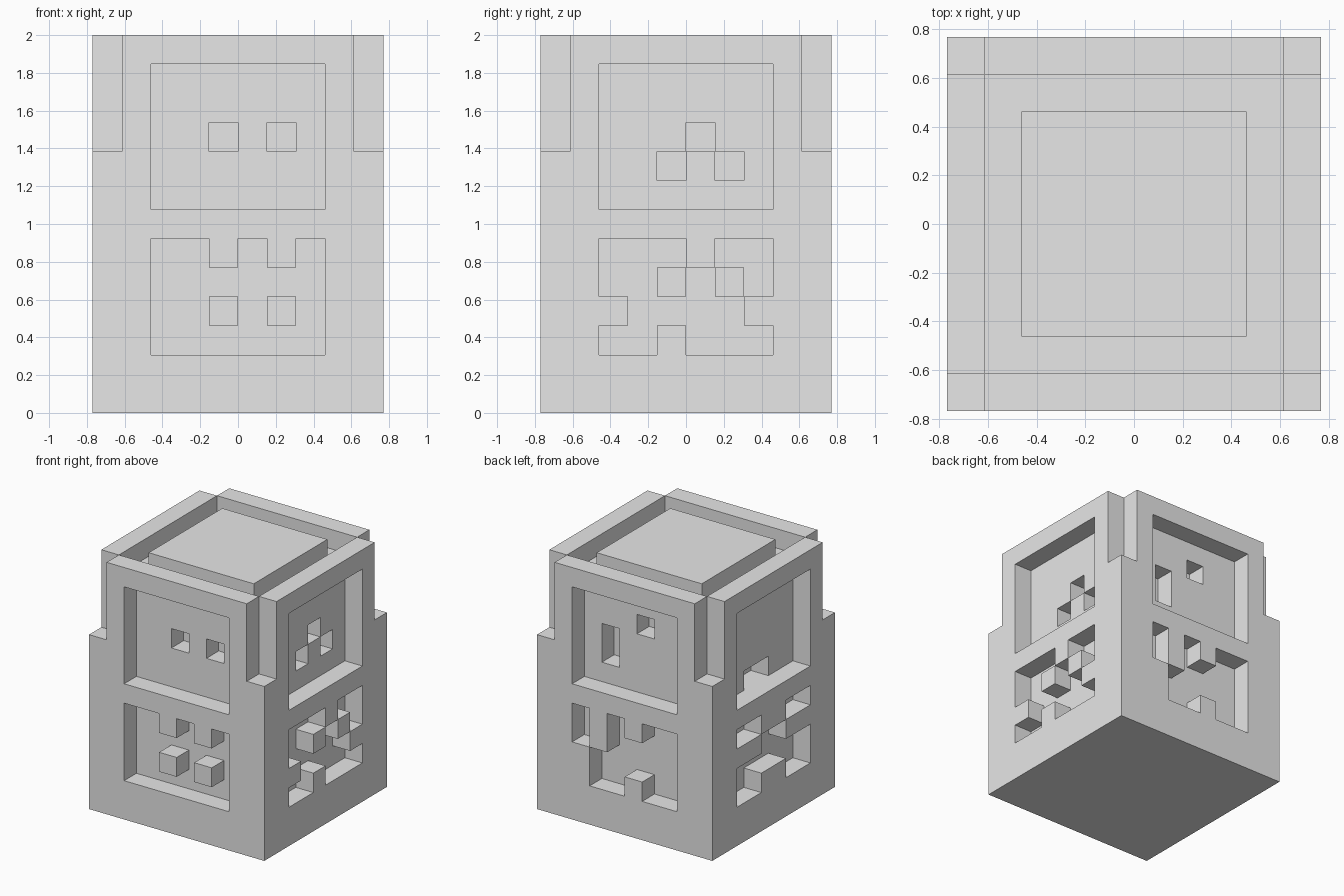
import bpy
import bmesh
from mathutils import Vector

if "Cube" in bpy.data.objects:
    bpy.data.objects.remove(bpy.data.objects["Cube"], do_unlink=True)

WIDE, TALL = 10, 13          # size in blocks
UNIT = 2 / TALL              # edge of one block

# Per side: eye holes (column, row) in the upper panel, then the lower panel
# from its top row down, where # is a block left standing
SIDES = [
    ([(4, 9), (6, 9)], ["..#.#.", "......", "..#.#.", "......"]),          # front
    ([(5, 9), (4, 8), (6, 8)], ["...#..", "..#.#.", "#....#", "..#..."]),  # +x side
    ([(3, 8), (3, 9), (5, 10)], [".#.#..", ".#....", "#.....", "#..#.."]), # back
    ([(4, 7), (5, 7)], ["..##..", "##..##", "......", "..##.."]),          # -x side
]


def block_at(side, column, row, depth):
    """Block at a column and depth as seen when facing one side."""
    far = WIDE - 1
    x, y = [(column, depth), (far - depth, column),
            (far - column, far - depth), (depth, far - column)][side]
    return x, y, row


solid = {(x, y, z) for x in range(WIDE) for y in range(WIDE) for z in range(TALL)}

for side, (eyes, mouth) in enumerate(SIDES):
    cut = set()
    # corner notch
    cut |= {block_at(side, 0, z, 0) for z in range(9, TALL)}
    # trench behind the top rim
    cut |= {block_at(side, c, TALL - 1, 1) for c in range(1, WIDE - 1)}
    # upper panel and its eye holes
    cut |= {block_at(side, c, z, 0) for c in range(2, 8) for z in range(7, 12)}
    cut |= {block_at(side, c, z, 1) for c, z in eyes}
    # lower panel
    cut |= {block_at(side, 2 + c, 5 - r, 0)
            for r, line in enumerate(mouth) for c, mark in enumerate(line) if mark == "."}
    solid -= cut

# Skin the exposed block faces as one mesh
bm = bmesh.new()
corners = {}


def corner(p):
    key = tuple(round(v) for v in p)
    if key not in corners:
        x, y, z = key
        corners[key] = bm.verts.new(
            ((x - WIDE / 2) * UNIT, (y - WIDE / 2) * UNIT, z * UNIT))
    return corners[key]


for block in sorted(solid):
    for axis in range(3):
        for sign in (-1, 1):
            n = Vector((0, 0, 0))
            n[axis] = sign
            if tuple(round(v) for v in Vector(block) + n) in solid:
                continue
            a = Vector((0, 0, 0))
            a[(axis + 1) % 3] = 0.5
            b = n.cross(a)
            middle = Vector(block) + Vector((0.5, 0.5, 0.5)) + n / 2
            bm.faces.new([corner(middle + d) for d in (-a - b, a - b, a + b, b - a)])

# Merge flat neighbouring faces
bmesh.ops.dissolve_limit(bm, angle_limit=0.01, verts=bm.verts, edges=bm.edges)

mesh = bpy.data.meshes.new("carved_block")
bm.to_mesh(mesh)
bm.free()

grey = bpy.data.materials.new("plain grey")
grey.use_nodes = True
colour = (0.8, 0.8, 0.8, 1)
grey.diffuse_color = colour
grey.node_tree.nodes["Principled BSDF"].inputs["Base Color"].default_value = colour
mesh.materials.append(grey)

carved_block = bpy.data.objects.new("carved_block", mesh)
bpy.context.collection.objects.link(carved_block)
